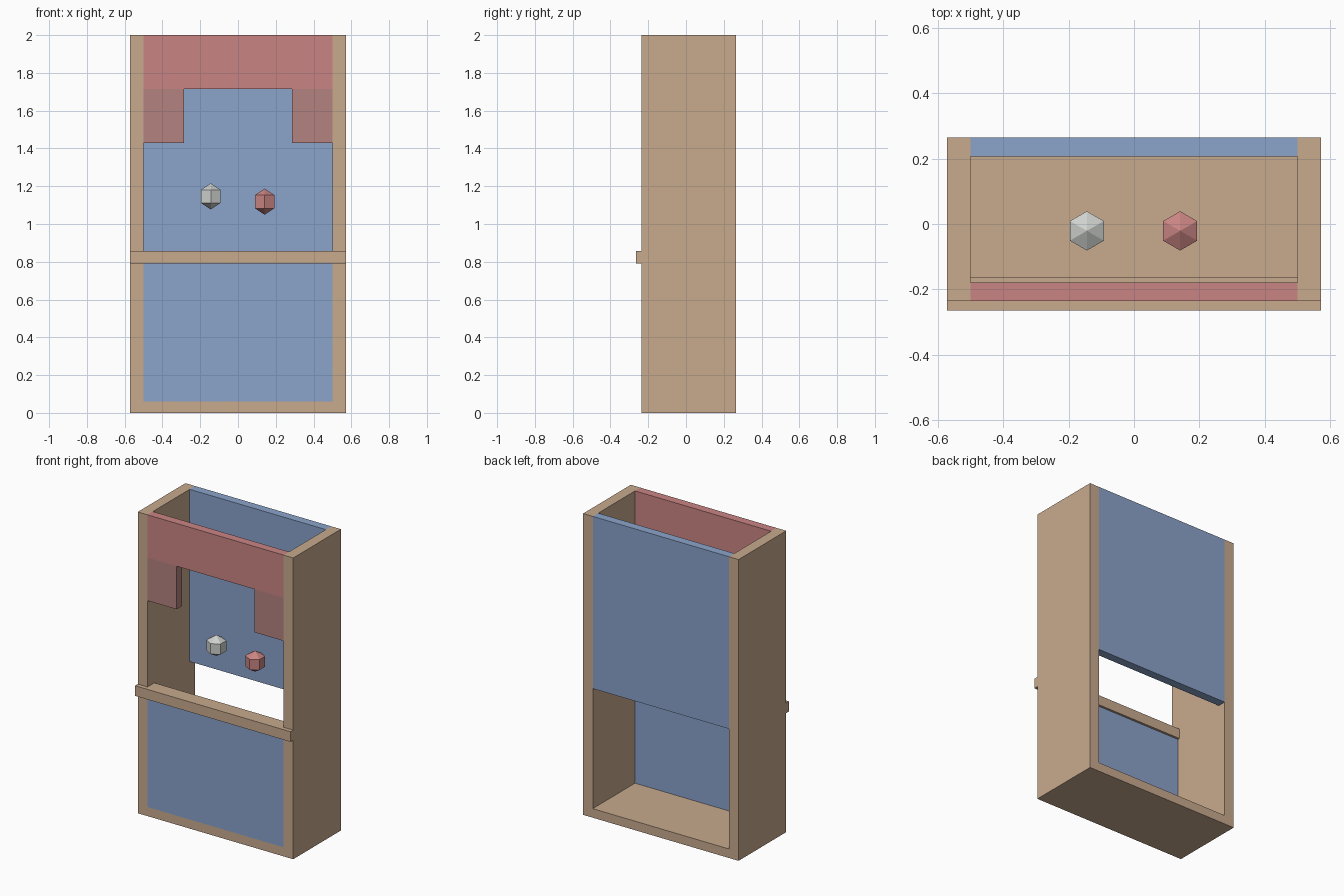
import bpy

if "Cube" in bpy.data.objects:
    bpy.data.objects.remove(bpy.data.objects["Cube"])


def material(name, rgb):
    m = bpy.data.materials.new(name)
    m.diffuse_color = (*rgb, 1)
    m.use_nodes = True
    m.node_tree.nodes["Principled BSDF"].inputs["Base Color"].default_value = m.diffuse_color
    return m


wood = material("wood", (0.578, 0.402, 0.270))
blue = material("blue", (0.258, 0.366, 0.597))
red = material("red", (0.584, 0.235, 0.227))
mauve = material("dusty_red", (0.451, 0.223, 0.216))
silver = material("silver", (0.62, 0.64, 0.62))


def box(name, x, y, z, mat):
    """Box from (min, max) ranges on each axis."""
    bpy.ops.mesh.primitive_cube_add(size=1, location=[(a + b) / 2 for a, b in (x, y, z)])
    ob = bpy.context.object
    ob.name = name
    ob.scale = [b - a for a, b in (x, y, z)]
    bpy.ops.object.transform_apply(location=False, rotation=False, scale=True)
    ob.data.materials.append(mat)


def puppet_head(name, x, z, mat):
    """Six-sided, three-ring ball."""
    bpy.ops.mesh.primitive_uv_sphere_add(segments=6, ring_count=3, radius=0.0693,
                                         location=(x, -0.021, z))
    ob = bpy.context.object
    ob.name = name
    ob.data.materials.append(mat)


W, INNER = 0.571, 0.5             # outer and inner half width
FRONT, BACK, T = -0.236, 0.264, 0.057
front_y = (FRONT, FRONT + T)
back_y = (BACK - T, BACK)

# Side walls and front curtain legs
for side, s in (("left", -1), ("right", 1)):
    box(side + "_wall", sorted((s * INNER, s * W)), (FRONT, BACK), (0, 2), wood)
    box(side + "_curtain", sorted((s * 0.286, s * INNER)), front_y, (1.43, 1.716), mauve)

# Floor, stage ledge
box("floor", (-INNER, INNER), (FRONT, BACK), (0, 0.06), wood)
box("ledge", (-W, W), (-0.264, -0.164), (0.79, 0.857), wood)

# Front and back panels
box("lower_front_panel", (-INNER, INNER), front_y, (0.06, 0.79), blue)
box("pelmet", (-INNER, INNER), front_y, (1.716, 2), red)
box("back_panel", (-INNER, INNER), back_y, (0.857, 2), blue)

# Puppet heads
puppet_head("silver_puppet", -0.144, 1.146, silver)
puppet_head("red_puppet", 0.141, 1.118, red)
